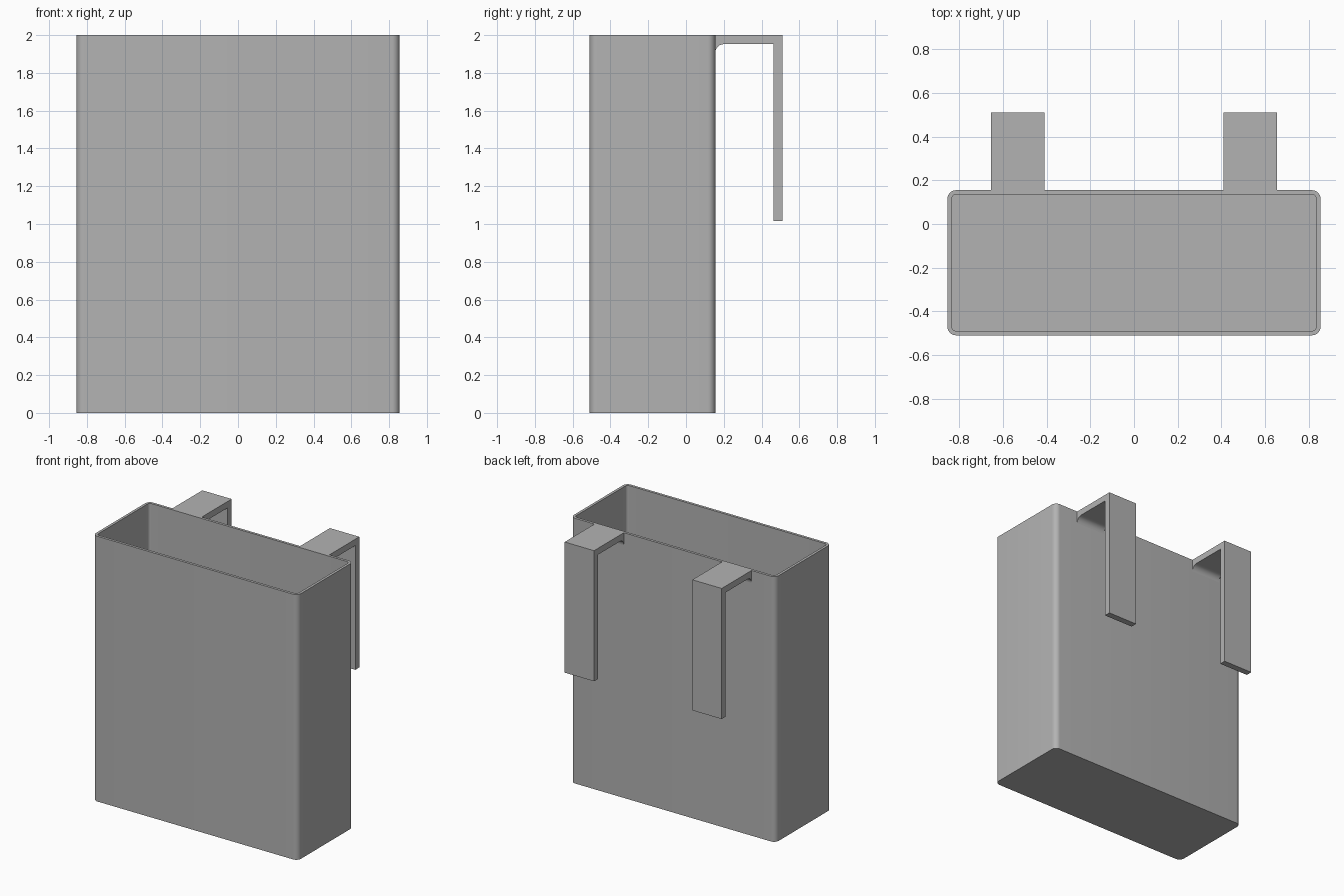
import bpy, bmesh, math

if "Cube" in bpy.data.objects:
    bpy.data.objects.remove(bpy.data.objects["Cube"], do_unlink=True)

grey = bpy.data.materials.new("plain grey")
grey.use_nodes = True
colour = (0.45, 0.45, 0.45, 1)
grey.diffuse_color = colour
grey.node_tree.nodes["Principled BSDF"].inputs["Base Color"].default_value = colour

HALF_X, FRONT, BACK, TOP = 0.855, -0.51, 0.155, 2.0
WALL, RADIUS = 0.02, 0.04


def arc(cx, cy, r, start, end, steps=8):
    angles = [math.radians(start + (end - start) * i / steps) for i in range(steps + 1)]
    return [(cx + r * math.cos(a), cy + r * math.sin(a)) for a in angles]


def rounded_outline(inset):
    """Rounded rectangle of the bin, shrunk by the inset."""
    x, r = HALF_X - RADIUS, RADIUS - inset
    low, high = FRONT + RADIUS, BACK - RADIUS
    corners = [(x, high), (-x, high), (-x, low), (x, low)]
    return [p for i, (cx, cy) in enumerate(corners)
            for p in arc(cx, cy, r, 90 * i, 90 * i + 90)]


def finish(name, bm):
    bmesh.ops.recalc_face_normals(bm, faces=bm.faces)
    mesh = bpy.data.meshes.new(name)
    bm.to_mesh(mesh)
    bm.free()
    mesh.materials.append(grey)
    obj = bpy.data.objects.new(name, mesh)
    bpy.context.collection.objects.link(obj)
    bpy.ops.object.select_all(action="DESELECT")
    obj.select_set(True)
    bpy.context.view_layer.objects.active = obj
    bpy.ops.object.shade_smooth_by_angle(angle=math.radians(30))
    return obj


# Open bin: outer wall, rim, inner wall and floor from stacked loops
bm = bmesh.new()
loops = [[bm.verts.new((x, y, z)) for x, y in rounded_outline(inset)]
         for inset, z in [(0, 0), (0, TOP), (WALL, TOP), (WALL, WALL)]]
for a, b in zip(loops, loops[1:]):
    for i in range(len(a)):
        j = (i + 1) % len(a)
        bm.faces.new((a[i], a[j], b[j], b[i]))
bm.faces.new(loops[0])
bm.faces.new(loops[-1])
finish("bin", bm)

# Hanging hooks: side profile in y and z, extruded across x
END, THICK, FILLET, TIP = 0.51, 0.048, 0.045, 1.015
under = TOP - THICK
profile = [(BACK, TOP), (END, TOP), (END, TIP), (END - THICK, TIP), (END - THICK, under)]
profile += arc(BACK + FILLET, under - FILLET, FILLET, 90, 180)
for name, x0 in (("right_hook", -0.655), ("left_hook", 0.41)):
    bm = bmesh.new()
    face = bm.faces.new([bm.verts.new((x0, y, z)) for y, z in profile])
    side = bmesh.ops.extrude_face_region(bm, geom=[face])["geom"]
    bmesh.ops.translate(bm, vec=(0.245, 0, 0),
                        verts=[v for v in side if isinstance(v, bmesh.types.BMVert)])
    finish(name, bm)
